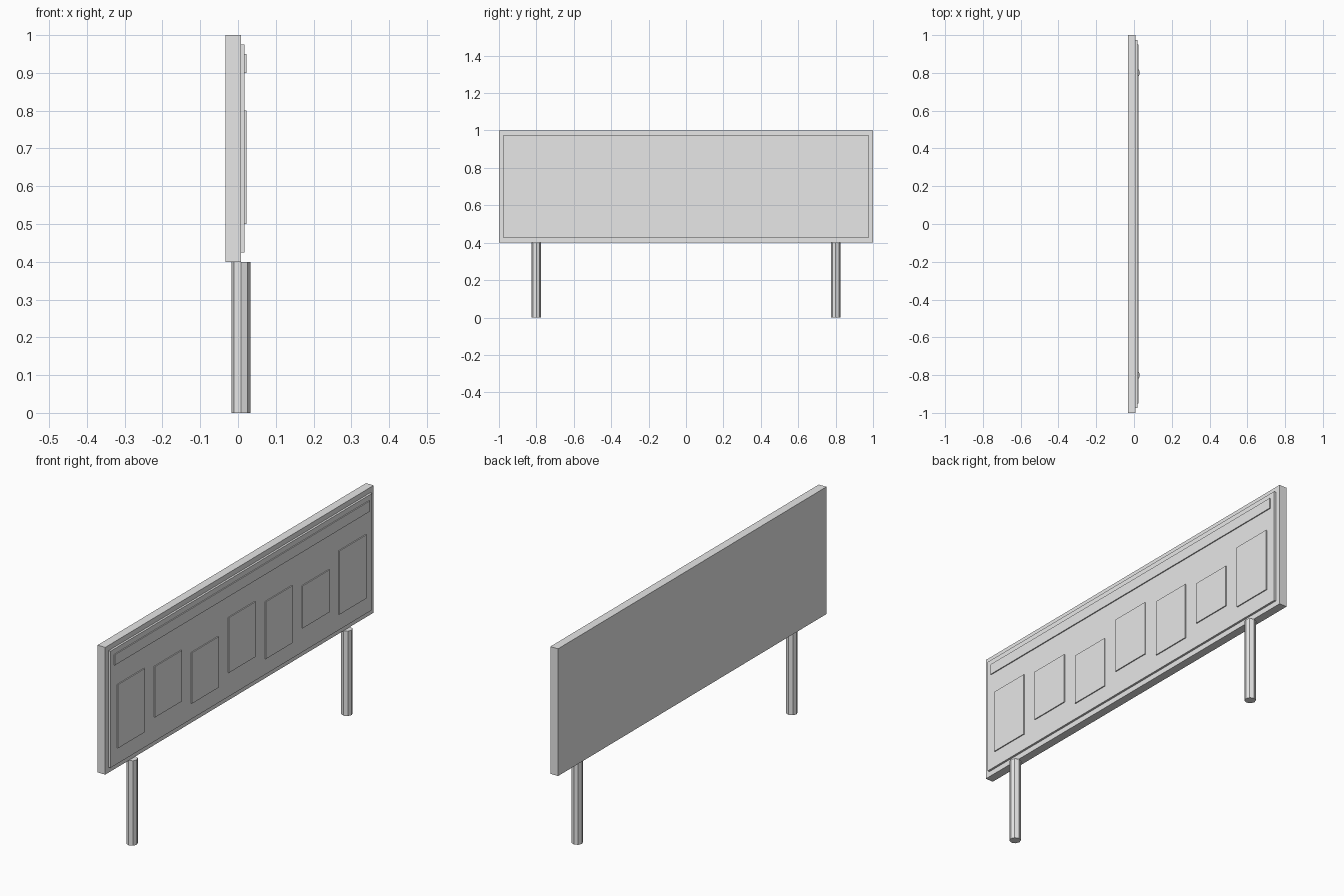
import bpy
import math

if "Cube" in bpy.data.objects:
    bpy.data.objects.remove(bpy.data.objects["Cube"], do_unlink=True)

grey = bpy.data.materials.new("light_grey")
grey.use_nodes = True
GREY = (0.8, 0.8, 0.8, 1.0)
grey.diffuse_color = GREY
grey.node_tree.nodes["Principled BSDF"].inputs["Base Color"].default_value = GREY


def box(name, x, y, z):
    """Box spanning the (low, high) pairs x, y and z."""
    spans = (x, y, z)
    bpy.ops.mesh.primitive_cube_add(size=1, location=[(a + b) / 2 for a, b in spans])
    ob = bpy.context.object
    ob.name = name
    ob.scale = [b - a for a, b in spans]
    bpy.ops.object.transform_apply(location=False, rotation=False, scale=True)
    ob.data.materials.append(grey)
    return ob


BACK, FACE = -0.0325, 0.0075
PANEL = FACE + 0.01
PLATE = PANEL + 0.005

# Board and raised display panel
box("board", (BACK, FACE), (-1, 1), (0.4, 1))
box("display_panel", (FACE, PANEL), (-0.975, 0.975), (0.425, 0.975))

# Header strip and row of notices
box("header_strip", (PANEL, PLATE), (-0.95, 0.95), (0.9, 0.95))
heights = [(0.5, 0.8), (0.54, 0.78), (0.5, 0.74), (0.54, 0.8),
           (0.5, 0.77), (0.54, 0.74), (0.5, 0.8)]
for i, z in enumerate(heights):
    y = (i - 3) * 0.275
    box(f"notice_{i + 1}", (PANEL, PLATE), (y - 0.1, y + 0.1), z)

# Octagonal posts
for name, y in (("front_post", -0.8), ("back_post", 0.8)):
    bpy.ops.mesh.primitive_cylinder_add(vertices=8, radius=0.025, depth=0.4,
                                        location=(FACE, y, 0.2))
    post = bpy.context.object
    post.name = name
    post.data.materials.append(grey)
